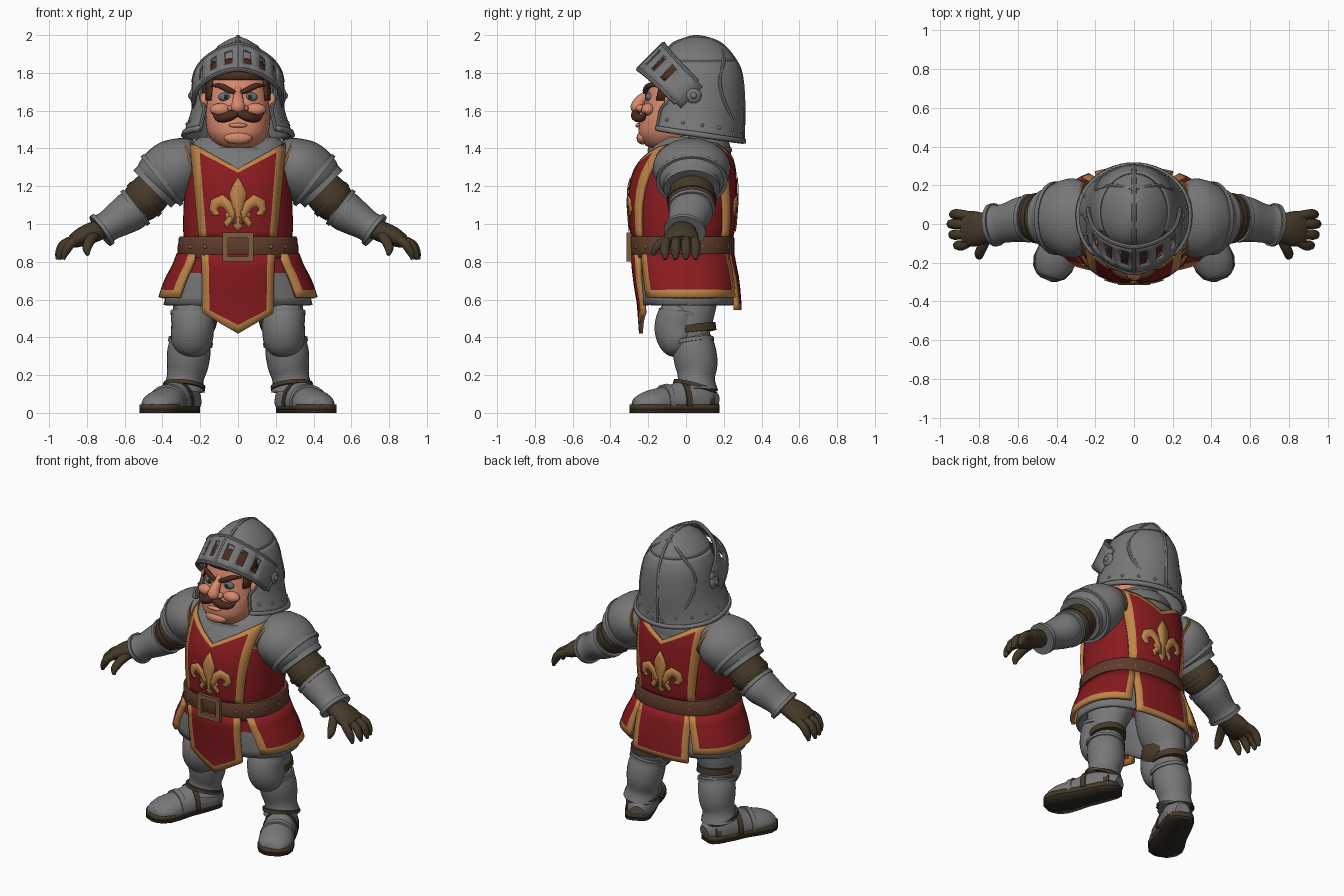
import bpy, bmesh
from math import sin, cos, pi, asin, radians
from mathutils import Vector, Matrix

COL = dict(steel=(.185, .185, .19), red=(.25, .011, .014), gold=(.52, .235, .065), leather=(.115, .045, .025),
           glove=(.06, .042, .022), skin=(.68, .25, .15), hair=(.075, .024, .013), eye=(.13, .16, .18),
           bronze=(.2, .11, .045), dark=(.028, .023, .016))
MAT = {}
for k, c in COL.items():
    MAT[k] = bpy.data.materials.new(k)
    MAT[k].diffuse_color = (*c, 1)


# ---------- helpers ----------
def finish(name, bm, mats, mirror=False, solid=0):
    bmesh.ops.remove_doubles(bm, verts=bm.verts, dist=.0004)
    bmesh.ops.recalc_face_normals(bm, faces=bm.faces)
    me = bpy.data.meshes.new(name)
    bm.to_mesh(me)
    bm.free()
    ob = bpy.data.objects.new(name, me)
    bpy.context.collection.objects.link(ob)
    for m in mats.split():
        me.materials.append(MAT[m])
    if solid:
        s = ob.modifiers.new("thickness", 'SOLIDIFY')
        s.thickness, s.offset = solid, 0
    if mirror:
        ob.modifiers.new("mirror", 'MIRROR').use_mirror_merge = False
    return ob


def grid(name, f, us, vs, mats, rule=None, solid=0, mirror=False):
    bm = bmesh.new()
    V = [[bm.verts.new(f(u, v)) for u in us] for v in vs]
    for j in range(len(vs) - 1):
        for i in range(len(us) - 1):
            m = rule((us[i] + us[i + 1]) / 2, (vs[j] + vs[j + 1]) / 2) if rule else 0
            if m is not None:
                bm.faces.new((V[j][i], V[j][i + 1], V[j + 1][i + 1], V[j + 1][i])).material_index = m
    return finish(name, bm, mats, mirror, solid)


def tube(name, pts, mat, ref=(0, 1, 0), n=20, mirror=False, sm=4, zmin=-9):
    """Loft of ellipses (x, y, z, radius along ref, radius across) with smooth in-betweens."""
    P = [Vector(p) for p in pts]
    Q = []
    for i in range(len(P) - 1):
        a, b, c, d = P[max(i - 1, 0)], P[i], P[i + 1], P[min(i + 2, len(P) - 1)]
        for k in range(sm):
            t = k / sm
            Q.append(b + (c - a) * (t / 2) + (a * 2 - b * 5 + c * 4 - d) * (t * t / 2) + (b * 3 - a - c * 3 + d) * (t ** 3 / 2))
    Q.append(P[-1])
    C = [Vector(q[:3]) for q in Q]
    bm, rings = bmesh.new(), []
    for i, q in enumerate(Q):
        T = (C[min(i + 1, len(C) - 1)] - C[max(i - 1, 0)]).normalized()
        S = T.cross(Vector(ref)).normalized()
        R = S.cross(T)
        ring = []
        for k in range(n):
            p = C[i] + R * (q[3] * cos(2 * pi * k / n)) + S * (q[4] * sin(2 * pi * k / n))
            p.z = max(p.z, zmin)
            ring.append(bm.verts.new(p))
        rings.append(ring)
    for A, B in zip(rings, rings[1:]):
        for k in range(n):
            bm.faces.new((A[k], A[(k + 1) % n], B[(k + 1) % n], B[k]))
    bm.faces.new(rings[0])
    bm.faces.new(rings[-1])
    return finish(name, bm, mat, mirror)


def cord(name, pts, r, mat, ref=(0, 1, 0), mirror=False):
    return tube(name, [(*p, r, r) for p in pts], mat, ref, 8, mirror)


def band(name, p, q, a, b, mat):
    return tube(name, [(*p, a, b), (*q, a, b)], mat, mirror=True, sm=1, n=24)


def blobs(name, items, mat, mirror=False, box=False):
    bm = bmesh.new()
    for loc, sc in items:
        M = Matrix.Translation(loc) @ Matrix.Diagonal((*sc, 1))
        if box:
            bmesh.ops.create_cube(bm, size=2, matrix=M)
        else:
            bmesh.ops.create_uvsphere(bm, u_segments=16, v_segments=10, radius=1, matrix=M)
    return finish(name, bm, mat, mirror)


def interp(rows, z):
    z = min(max(z, rows[0][0]), rows[-1][0])
    for a, b in zip(rows, rows[1:]):
        if z <= b[0]:
            t = (z - a[0]) / (b[0] - a[0])
            return [a[i] + (b[i] - a[i]) * t for i in (1, 2, 3)]


def shape(rows, p, pback=None):
    """Rounded body of rows (z, half width, front y, back y); t is the angle from the front."""
    def f(t, z, off=0):
        rx, yf, yb = interp(rows, z)
        e = 2 / (pback if pback and cos(t) < 0 else p)
        pw = lambda v: (1 if v > 0 else -1) * abs(v) ** e
        return Vector(((rx + off) * pw(sin(t)), (yf + yb) / 2 - ((yb - yf) / 2 + off) * pw(cos(t)), z))
    return f


def span(a, b, n):
    return [a + (b - a) * i / n for i in range(n + 1)]


RING = span(0, 2 * pi, 48)
BODY = [(.58, .4, -.25, .265), (.7, .36, -.262, .255), (.8, .305, -.265, .235), (.88, .282, -.265, .22),
        (.98, .292, -.278, .24), (1.1, .288, -.288, .25), (1.2, .282, -.283, .25), (1.28, .28, -.26, .245),
        (1.36, .275, -.215, .23), (1.42, .26, -.17, .2), (1.46, .2, -.12, .14)]
body = shape(BODY, 2.4)


def on_body(x, z, off, back):
    t = asin(min(1, abs(x) / interp(BODY, z)[0]) ** 1.2) * (1 if x > 0 else -1)
    return Vector((*body(pi - t if back else t, max(z, .58), off)[:2], z))


# ---------- torso, tabard and skirt ----------
grid("torso", body, RING, span(.74, 1.46, 24), "red steel", lambda t, z: int(z > 1.27))
grid("steel_skirt", lambda t, z: body(t, z, -.015), RING, span(.57, .84, 6), "steel", solid=.02)
US = [-1, -.8, -.6, -.4, -.2, 0, .2, .4, .6, .8, 1]
for back, side in ((False, "front"), (True, "back")):
    grid(side + "_tabard", lambda u, v: on_body(u * (.195 + .045 * v), .92 + (.37 + (.02 if back else 0) + .14 * abs(u)) * v,
         .012, back), US, span(0, .9, 10) + [.94, 1], "red gold", lambda u, v: int(abs(u) > .8 or v > .94), .018)
    low = (lambda u: .545) if back else (lambda u: .42 + .11 * abs(u))
    grid(side + "_apron", lambda u, v: on_body(u * (.18 + .012 * v), .84 + (low(u) - .84) * v,
         .018 - (0 if back else .03 * v), back), US, [0, .2, .4, .6, .75, .89, 1], "red gold",
         lambda u, v: int(abs(u) > .8 or v > .89), .022)

    # lily emblem made of ribbons laid on the cloth
    def ribbon(part, pts, mirror):
        P = [Vector((x, z)) for x, z, w in pts]

        def f(u, i):
            d = P[min(i + 1, len(P) - 1)] - P[max(i - 1, 0)]
            d.normalize()
            q = P[i] + Vector((-d.y, d.x)) * (u * pts[i][2])
            return on_body(q.x, q.y, .025, back)
        grid(side + part, f, [-1, 0, 1], list(range(len(pts))), "gold", solid=.005, mirror=mirror)
    ribbon("_lily_centre", [(0, 1.245, .002), (0, 1.2, .028), (0, 1.16, .042), (0, 1.11, .032), (0, 1.06, .017),
                            (0, 1.02, .02), (0, .99, .024), (0, .96, .002)], False)
    ribbon("_lily_side", [(.015, 1.0, .008), (.03, 1.06, .018), (.05, 1.1, .025), (.08, 1.125, .031),
                          (.11, 1.11, .027), (.122, 1.08, .02), (.11, 1.055, .016), (.09, 1.055, .006)], True)
    ribbon("_lily_foot", [(.01, 1.045, .012), (.035, 1.03, .015), (.055, 1.005, .016), (.05, .98, .004)], True)
    ribbon("_lily_bar", [(-.06, 1.045, .015), (0, 1.045, .016), (.06, 1.045, .015)], False)


def flap(u, v):
    t0, t1 = radians(41 + 4 * v), radians(150)
    return body(t0 + (t1 - t0) * u, .84 - .23 * v, .022)


grid("side_flap", flap, [0, .09] + span(.16, .86, 10) + [.93, 1], [0, .25, .5, .7, .83, 1], "red gold",
     lambda u, v: int(u < .09 or u > .93 or v > .83), .022, True)

# ---------- belt ----------
BELT = [(.82, -.01), (.82, .02), (.83, .027), (.925, .027), (.935, .02), (.935, -.01)]
grid("belt", lambda t, i: body(t, *BELT[i]), RING, list(range(6)), "leather")
blobs("belt_studs", [(body(radians(a), .88, .027), (.012,) * 3) for a in range(30, 331, 20)], "bronze")
blobs("buckle", [((0, -.298, z), (.08, .016, .014)) for z in (.815, .94)] +
      [((x, -.298, .878), (.014, .016, .075)) for x in (-.068, .068)], "bronze", box=True)

# ---------- head ----------
head = shape([(1.39, .06, -.16, .05), (1.42, .125, -.225, .08), (1.48, .163, -.253, .1), (1.56, .172, -.245, .12),
              (1.64, .168, -.22, .13), (1.72, .16, -.2, .13), (1.8, .15, -.175, .13), (1.9, .08, -.08, .1)], 2.3)
grid("head", head, RING, span(1.39, 1.9, 20), "skin")
blobs("chin_and_lip", [((0, -.23, 1.455), (.075, .032, .034)), ((0, -.252, 1.522), (.05, .016, .012))], "skin")
blobs("cheek_and_ear", [((.09, -.2, 1.605), (.06, .038, .035)), ((.18, -.085, 1.645), (.022, .03, .05))], "skin", True)
tube("nose", [(0, -.19, 1.72, .012, .018), (0, -.215, 1.68, .024, .024), (0, -.247, 1.645, .032, .032),
              (0, -.257, 1.612, .036, .038), (0, -.25, 1.582, .012, .015)], "skin")
blobs("nostril", [((.033, -.24, 1.612), (.023, .026, .02))], "skin", True)
blobs("eye", [((.068, -.193, 1.672), (.036, .022, .024))], "eye", True)
blobs("pupil", [((.064, -.212, 1.672), (.012, .006, .013))], "dark", True)
tube("eyebrow", [(.014, -.216, 1.695, .009, .01), (.05, -.214, 1.71, .015, .016), (.1, -.196, 1.733, .013, .014),
                 (.14, -.16, 1.73, .004, .004)], "hair", mirror=True, n=10)
tube("moustache", [(-.004, -.265, 1.59, .016, .016), (.035, -.268, 1.576, .024, .026), (.075, -.255, 1.562, .024, .024),
                   (.11, -.23, 1.562, .016, .016), (.135, -.212, 1.592, .003, .003)], "hair", mirror=True, n=12)
grid("hair_fringe", lambda t, z: head(t, z, .012), span(-1.5, 1.5, 16), span(1.765, 1.87, 4), "hair", solid=.015)
grid("sideburn", lambda t, z: head(t, z, .008), span(.95, 1.6, 4), span(1.655, 1.78, 3), "hair", solid=.012, mirror=True)

# ---------- helmet ----------
helm = shape([(1.43, .295, -.225, .3), (1.5, .272, -.215, .295), (1.58, .245, -.195, .3), (1.65, .23, -.175, .302),
              (1.74, .215, -.155, .297), (1.8, .2, -.14, .287), (1.88, .158, -.115, .248), (1.94, .1, -.075, .195),
              (1.975, .042, -.01, .135), (1.988, 0, .05, .05)], 2.3, 1.95)
OPEN = span(-1, 1, 40)
zbot = lambda t: 1.51 - .08 * (1 - cos(t)) / 2


def shell(u, v, off=0, dz=0):
    t = pi + u * (pi - radians(60 - 16 * min(1, max(0, (v - .45) / .25))))
    return helm(t, 1.86 + (zbot(t) - 1.86) * v + dz, off)


grid("helmet_dome", helm, RING, [1.86, 1.88, 1.91, 1.94, 1.96, 1.975, 1.982, 1.988], "steel", solid=.012)
grid("helmet_skirt", shell, OPEN, span(0, 1, 16), "steel", solid=.016)
grid("helmet_rim", lambda u, dz: shell(u, 1, .008, dz), OPEN, [-.005, .02], "steel", solid=.022)
cord("cheek_rim", [shell(1, v, .004) for v in span(.4, 1, 6)], .011, "steel", (1, 0, 0), True)
blobs("helmet_rivets", [(helm(radians(a), zbot(radians(a)) + .06, .008), (.009,) * 3) for a in range(58, 310, 21)], "steel")
cord("helmet_crest", [(0, -.12, 1.88), (0, -.07, 1.945), (0, 0, 1.975), (0, .055, 1.987), (0, .13, 1.972), (0, .19, 1.942),
                      (0, .245, 1.88), (0, .285, 1.8), (0, .3, 1.65), (0, .298, 1.44)], .014, "steel", (1, 0, 0))
cord("helmet_ridge", [helm(radians(a), z) for a, z in ((176, 1.95), (135, 1.87), (118, 1.74), (138, 1.57), (174, 1.46))],
     .013, "steel", (1, 1, 0), True)
blobs("visor_pivot", [((.236, .04, 1.68), (.02, .042, .042)), ((.252, .04, 1.68), (.012, .018, .018))], "steel", True)


# raised visor: a pointed arc tilted upward, with open slits
def visor(a, s):
    w, c = .095 - .015 * abs(sin(a)), max(cos(a), 0)
    fwd = .265 * c ** .8 + .04 * (1 - abs(sin(a)))
    return Vector((.237 * sin(a), .03 - .707 * (fwd + s * w), 1.67 + .707 * (fwd - s * w)))


SLITS = [12, 33, 55]
edges = sorted([0, 22, 44, 68, 79, 90] + [c + d for c in SLITS for d in (-5, 5)])
grid("visor", lambda a, s: visor(radians(a), s), [-e for e in edges[:0:-1]] + edges, [-1, -.6, .5, 1], "steel",
     lambda a, s: None if abs(s) < .3 and any(abs(abs(a) - c) < 4 for c in SLITS) else 0, .018)
for nm, s in (("visor_brim", 1), ("visor_top_edge", -1)):
    cord(nm, [visor(radians(a), s) for a in range(-85, 86, 17)], .012, "steel", (0, .7, .7))
cord("visor_keel", [visor(0, s) for s in (-1, 0, 1)], .012, "steel", (1, 0, 0))

# ---------- collar and arms ----------
tube("gorget", [(0, .02, 1.34, .22, .25), (0, .02, 1.39, .215, .235), (0, .01, 1.43, .19, .195), (0, 0, 1.47, .17, .165)],
     "steel", n=32)
tube("gorget_rim", [(0, .02, 1.385, .225, .245), (0, .02, 1.405, .22, .235)], "steel", sm=1, n=32)
tube("pauldron", [(.21, .03, 1.36, .12, .08), (.25, .03, 1.345, .175, .125), (.31, .03, 1.305, .205, .16),
                  (.37, .03, 1.26, .195, .165), (.42, .03, 1.22, .165, .15), (.44, .03, 1.2, .14, .125)],
     "steel", mirror=True, n=28)
band("pauldron_edge", (.243, .03, 1.33), (.257, .03, 1.325), .195, .13, "bronze")
band("pauldron_rim", (.393, .03, 1.24), (.412, .03, 1.225), .19, .168, "steel")
band("upper_lame", (.42, .03, 1.22), (.455, .03, 1.185), .15, .14, "steel")
tube("elbow_sleeve", [(.43, .03, 1.2, .11, .105), (.48, .03, 1.148, .125, .112), (.52, .03, 1.11, .122, .108),
                      (.57, .028, 1.07, .09, .085)], "glove", mirror=True)
band("elbow_strap", (.485, .03, 1.14), (.505, .03, 1.12), .131, .118, "glove")
tube("forearm_plate", [(.535, .03, 1.092, .11, .104), (.575, .025, 1.062, .118, .106), (.64, .01, 1.02, .105, .092),
                       (.69, 0, .988, .1, .082), (.725, -.005, .965, .108, .09)], "steel", mirror=True)
band("elbow_rim", (.535, .03, 1.094), (.553, .03, 1.08), .125, .115, "steel")
band("cuff_rim", (.712, -.003, .975), (.73, -.006, .962), .112, .096, "steel")
tube("palm", [(.71, -.01, .975, .06, .05), (.77, -.02, .955, .078, .055), (.83, -.025, .93, .092, .05),
              (.88, -.025, .905, .085, .035)], "glove", mirror=True)
for i, (y, y2, x) in enumerate(((.04, .05, .945), (-.002, .0, .958), (-.045, -.055, .95), (-.085, -.11, .925))):
    tube("finger_%d" % (i + 1), [(.84, y, .925, .024, .026), (x - .04, y2, .895, .026, .026), (x - .012, y2, .852, .024, .022),
                                 (x, y2, .812, .01, .009)], "glove", mirror=True, n=10)
tube("thumb", [(.76, -.06, .945, .03, .03), (.785, -.12, .91, .028, .026), (.8, -.16, .87, .024, .022),
               (.795, -.175, .835, .009, .009)], "glove", (1, 0, 0), 10, True)

# ---------- legs and feet ----------
tube("thigh", [(.18, .02, .78, .16, .14), (.2, .02, .66, .16, .135), (.23, .02, .55, .138, .115), (.242, .02, .45, .115, .105),
               (.25, .03, .38, .095, .09)], "steel", mirror=True, n=24)
blobs("inner_thigh_cloth", [((.155, -.01, .5), (.045, .095, .085))], "glove", True)
tube("knee_cap", [(.235, -.02, .55, .09, .1), (.237, -.03, .52, .115, .116), (.24, -.045, .45, .122, .113),
                  (.245, -.035, .385, .11, .11), (.25, -.01, .35, .08, .09)], "steel", mirror=True, n=24)
band("knee_rim", (.235, -.015, .535), (.236, -.018, .515), .13, .122, "steel")
band("knee_strap", (.243, .035, .465), (.245, .04, .425), .122, .11, "glove")
tube("greave", [(.25, .03, .39, .105, .107), (.26, .045, .32, .115, .115), (.268, .055, .25, .112, .11),
                (.28, .055, .18, .098, .098), (.287, .055, .12, .115, .112)], "steel", mirror=True, n=24)
band("greave_top_rim", (.25, .03, .385), (.253, .033, .365), .118, .119, "steel")
band("ankle_strap", (.284, .05, .15), (.286, .045, .13), .117, .112, "glove")
tube("sabaton", [(.25, .16, .05, .05, .045), (.272, .1, .06, .1, .085), (.31, .02, .06, .122, .095), (.355, -.08, .05, .098, .1),
                 (.41, -.19, .045, .075, .105), (.44, -.26, .04, .045, .07), (.446, -.278, .04, .015, .025)],
     "steel", (0, 0, 1), 24, True, zmin=.035)
for nm, x, y, h, m in (("instep_strap", .325, -.012, .127, "glove"), ("toe_lame", .365, -.1, .105, "steel"),
                       ("heel_guard", .264, .12, .095, "glove")):
    tube(nm, [(x, y, .05, h, .106 if y < .1 else .078), (x + .014, y - .028, .05, h - .006, .108 if y < .1 else .088)],
         m, (0, 0, 1), 24, True, 1, .035)
SOLE = [(0, .04), (.03, .065), (.1, .08), (.3, .088), (.5, .09), (.68, .105), (.82, .108), (.92, .09), (.98, .055), (1, .03)]
for nm, z, h, m in (("sole", .029, .03, "glove"), ("outsole", .007, .014, "dark")):
    grid(nm, lambda u, i: Vector((.255 + .2 * SOLE[i][0] + .92 * u * SOLE[i][1], .163 - .45 * SOLE[i][0] + .39 * u * SOLE[i][1], z)),
         [-1, 0, 1], list(range(len(SOLE))), m, solid=h, mirror=True)

# ---------- shading ----------
for ob in bpy.context.scene.objects:
    ob.select_set(True)
    bpy.context.view_layer.objects.active = ob
bpy.ops.object.shade_smooth_by_angle(angle=radians(40))
